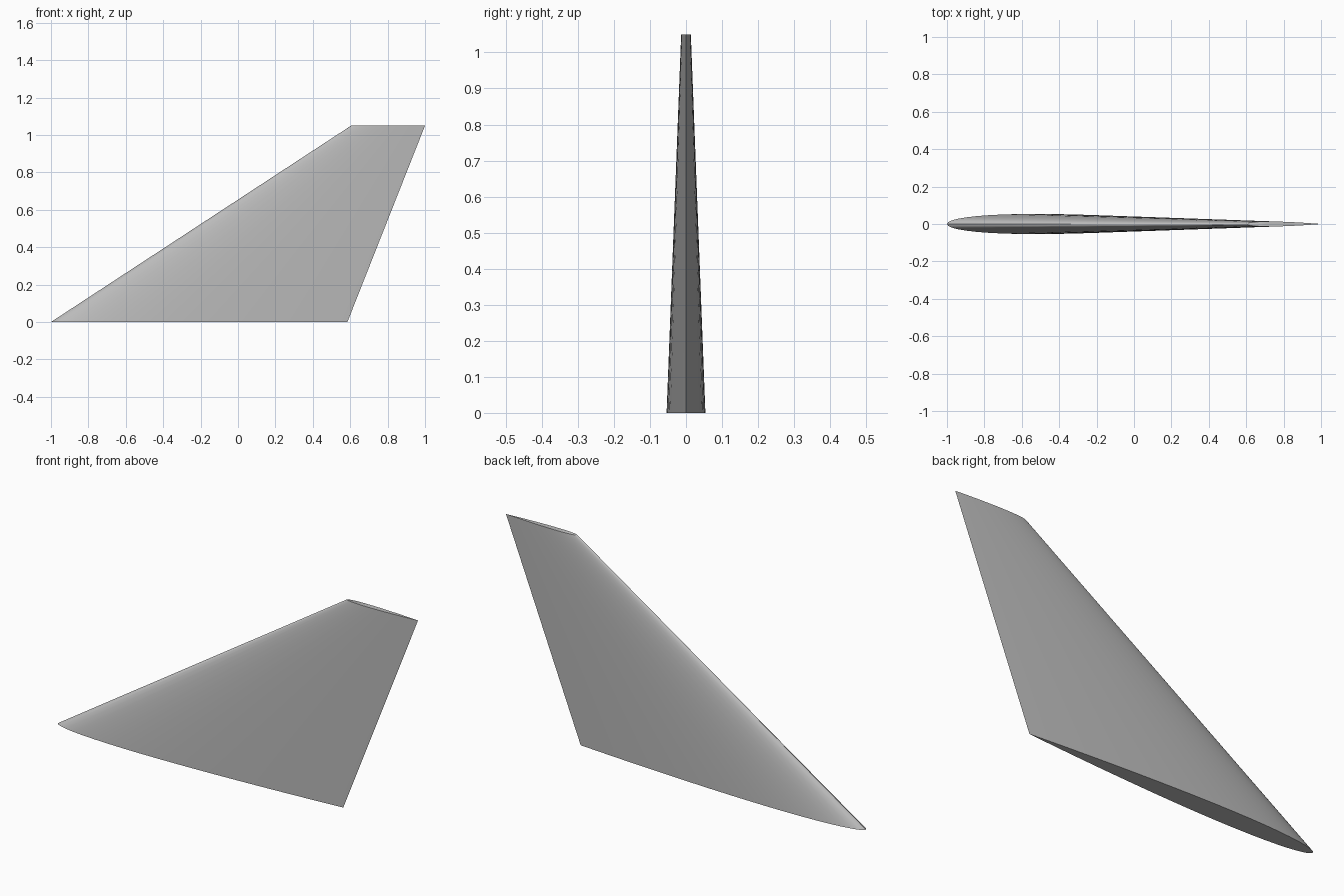
import bpy, bmesh, math

# Remove the default cube
cube = bpy.data.objects.get("Cube")
if cube:
    bpy.data.objects.remove(cube, do_unlink=True)

# Material
grey = bpy.data.materials.new("light_grey")
grey.use_nodes = True
colour = (0.5, 0.5, 0.5, 1)
grey.diffuse_color = colour
grey.node_tree.nodes["Principled BSDF"].inputs["Base Color"].default_value = colour

STEPS = 24          # chord divisions per side
THICKNESS = 0.068   # thickness as a fraction of chord


def half_thickness(t):
    """Symmetric aerofoil with a sharp trailing edge."""
    return 5 * THICKNESS * (0.2969 * math.sqrt(t) - 0.126 * t - 0.3516 * t**2
                            + 0.2843 * t**3 - 0.1036 * t**4)


def section(bm, nose, tail, z):
    """Closed aerofoil loop from the tail along one side and back."""
    chord = tail - nose
    loop = []
    for i in range(2 * STEPS):
        a = math.pi * i / STEPS
        t = (1 + math.cos(a)) / 2
        side = -1 if i < STEPS else 1
        y = 0 if i in (0, STEPS) else side * half_thickness(t) * chord
        loop.append(bm.verts.new((nose + t * chord, y, z)))
    return loop


# Swept, tapered fin lofted from root to tip
bm = bmesh.new()
root = section(bm, -1.0, 0.585, 0.0)
tip = section(bm, 0.605, 1.0, 1.05)
n = len(root)
for i in range(n):
    j = (i + 1) % n
    bm.faces.new((root[i], root[j], tip[j], tip[i]))
bm.faces.new(root)
bm.faces.new(tip)
bmesh.ops.recalc_face_normals(bm, faces=bm.faces[:])

mesh = bpy.data.meshes.new("tail_fin")
bm.to_mesh(mesh)
bm.free()
mesh.materials.append(grey)
fin = bpy.data.objects.new("tail_fin", mesh)
bpy.context.collection.objects.link(fin)

# Smooth skin, sharp end caps and trailing edge
bpy.ops.object.select_all(action='DESELECT')
fin.select_set(True)
bpy.context.view_layer.objects.active = fin
bpy.ops.object.shade_smooth_by_angle(angle=math.radians(40))
# Keep the thin trailing edge crisp
for e in mesh.edges:
    if all(v in (0, n) for v in e.vertices):
        e.use_edge_sharp = True
